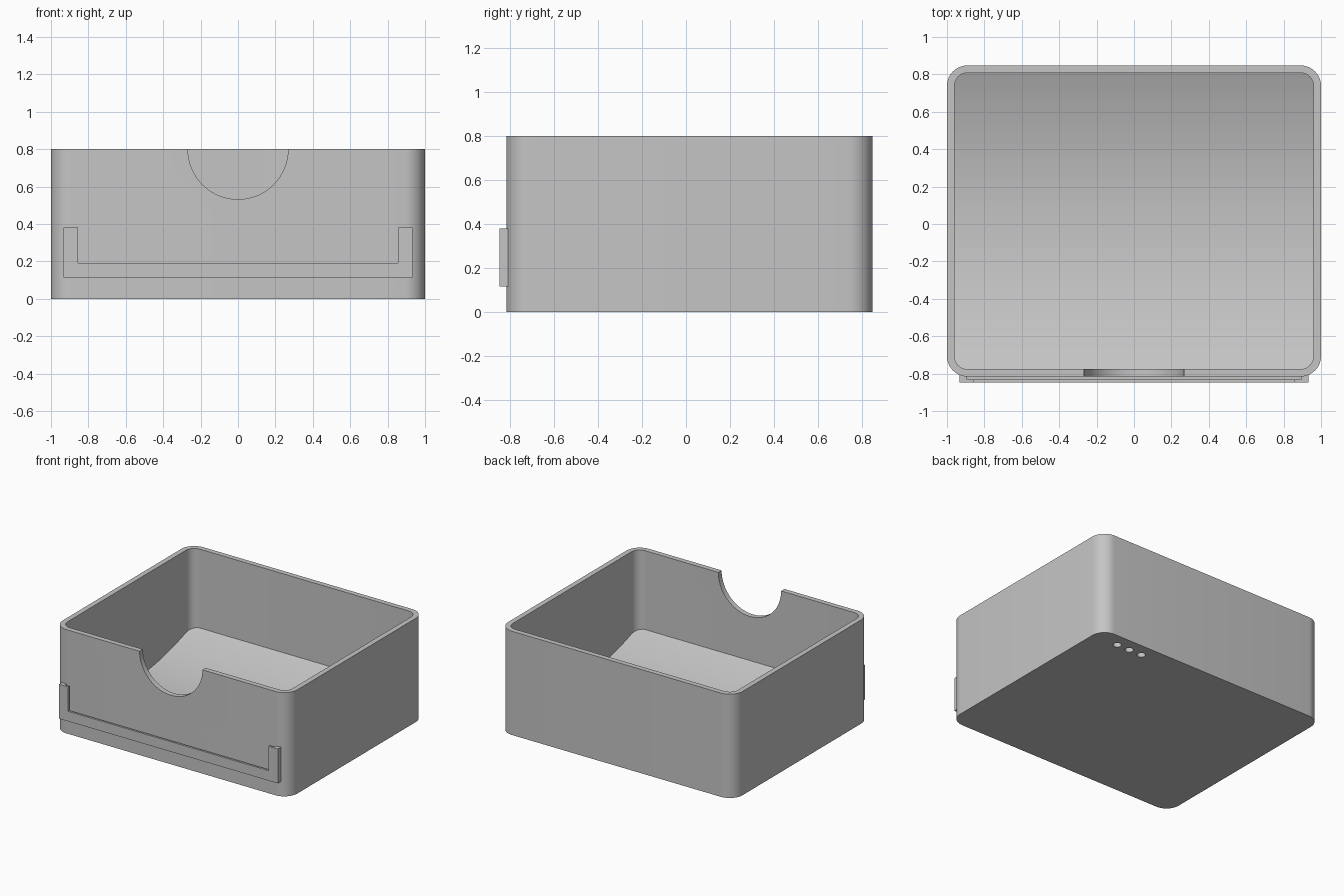
import bpy, bmesh, math
from mathutils import Vector

old = bpy.data.objects.get("Cube")
if old:
    bpy.data.objects.remove(old, do_unlink=True)

grey = bpy.data.materials.new("light_grey")
grey.use_nodes = True
colour = (0.56, 0.56, 0.56, 1)
grey.diffuse_color = colour
grey.node_tree.nodes["Principled BSDF"].inputs["Base Color"].default_value = colour

FRONT, BACK, HEIGHT, WALL = -0.816, 0.848, 0.8, 0.04
MID = (FRONT + BACK) / 2


def extrude(name, points, offset):
    """Solid from a closed outline of 3D points pushed along an offset."""
    bm = bmesh.new()
    face = bm.faces.new([bm.verts.new(p) for p in points])
    result = bmesh.ops.extrude_face_region(bm, geom=[face])
    verts = [v for v in result["geom"] if isinstance(v, bmesh.types.BMVert)]
    bmesh.ops.translate(bm, verts=verts, vec=Vector(offset))
    bmesh.ops.recalc_face_normals(bm, faces=bm.faces)
    mesh = bpy.data.meshes.new(name)
    bm.to_mesh(mesh)
    bm.free()
    mesh.materials.append(grey)
    obj = bpy.data.objects.new(name, mesh)
    bpy.context.collection.objects.link(obj)
    return obj


def rounded_rect(inset, radius, z, steps=10):
    """Rounded plan outline of the box, moved inwards by the inset."""
    hx, hy = 1 - inset - radius, (BACK - FRONT) / 2 - inset - radius
    points = []
    for i, (sx, sy) in enumerate([(1, 1), (-1, 1), (-1, -1), (1, -1)]):
        for k in range(steps + 1):
            a = math.pi / 2 * (i + k / steps)
            points.append((sx * hx + radius * math.cos(a),
                           MID + sy * hy + radius * math.sin(a), z))
    return points


def circle(radius, steps):
    return [(radius * math.cos(2 * math.pi * k / steps),
             radius * math.sin(2 * math.pi * k / steps)) for k in range(steps)]


def combine(obj, cutter, operation="DIFFERENCE"):
    mod = obj.modifiers.new("cut", "BOOLEAN")
    mod.operation, mod.solver, mod.object = operation, "EXACT", cutter
    bpy.context.view_layer.objects.active = obj
    bpy.ops.object.modifier_apply(modifier=mod.name)
    bpy.data.objects.remove(cutter, do_unlink=True)


# Box body with rounded upright corners
body = extrude("box_body", rounded_rect(0, 0.11, 0), (0, 0, HEIGHT))

# Cavity whose floor is a shallow dish, rising to front and back
cavity = extrude("cavity_cutter", rounded_rect(WALL, 0.07, 0.01), (0, 0, 1))
half = (BACK - FRONT) / 2 - WALL
STEPS = 32
dish = [(-1.2, MID + t * half * 1.1, 0.037 + 0.155 * (t * 1.1) ** 2)
        for t in (2 * k / STEPS - 1 for k in range(STEPS + 1))]
dish += [(-1.2, MID + half * 1.1, 1.2), (-1.2, MID - half * 1.1, 1.2)]
combine(cavity, extrude("dish_cutter", dish, (2.4, 0, 0)), "INTERSECT")
combine(body, cavity)

# Half-round finger notch in the front wall
notch = [(x, FRONT - 0.1, HEIGHT + z) for x, z in circle(0.268, 64)]
combine(body, extrude("notch_cutter", notch, (0, 0.2, 0)))

# Three blind round holes underneath, near the back corner
for i in range(3):
    hole = [(0.78 - 0.11 * i + x, 0.745 + y, -0.02) for x, y in circle(0.03, 24)]
    combine(body, extrude("hole_cutter", hole, (0, 0, 0.06)))


def bracket(name, inner_x, inner_z, y_back, y_front):
    """U-shaped frame layer, open at the top."""
    right = [(inner_x, inner_z), (inner_x, 0.38), (0.933, 0.38), (0.933, 0.115)]
    outline = right + [(-x, z) for x, z in reversed(right)]
    return extrude(name, [(x, y_back, z) for x, z in outline],
                   (0, y_front - y_back, 0))


# Label holder: a spacer layer and an overhanging lip that form a slot
bracket("label_holder_spacer", 0.893, 0.155, FRONT + 0.008, FRONT - 0.016)
bracket("label_holder_lip", 0.856, 0.192, FRONT - 0.016, FRONT - 0.032)

# Smooth the curved walls, keeping the edges crisp
bpy.ops.object.select_all(action="DESELECT")
body.select_set(True)
bpy.context.view_layer.objects.active = body
bpy.ops.object.shade_smooth_by_angle(angle=math.radians(30))
